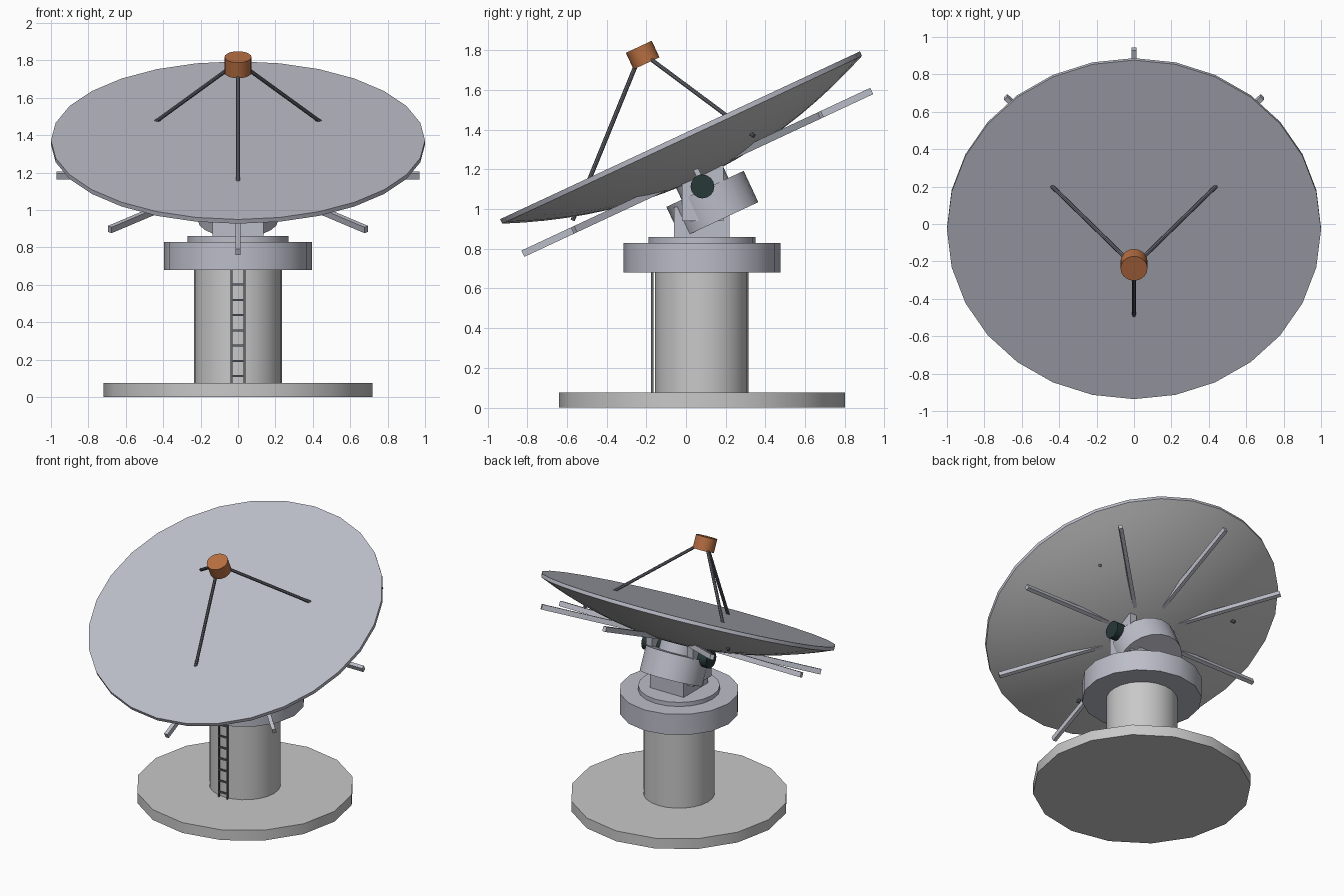
import bpy, bmesh, math
from mathutils import Matrix, Vector

cube = bpy.data.objects.get("Cube")
if cube:
    bpy.data.objects.remove(cube)


def material(name, rgb):
    m = bpy.data.materials.new(name)
    m.use_nodes = True
    m.diffuse_color = (*rgb, 1)
    m.node_tree.nodes["Principled BSDF"].inputs["Base Color"].default_value = (*rgb, 1)
    return m


CONCRETE = material("pale_grey", (0.58, 0.58, 0.58))
PAINT = material("blue_grey", (0.50, 0.51, 0.58))
STEEL = material("dark_steel", (0.13, 0.135, 0.16))
COPPER = material("copper", (0.48, 0.16, 0.055))
RUBBER = material("dark_green", (0.02, 0.04, 0.04))

# Dish frame: local z is the pointing axis, origin in the rim plane
DISH = Matrix.Translation((0, -0.03, 1.372)) @ Matrix.Rotation(math.radians(25), 4, "X")
AXIS_Y = 0.08  # tower centre line


def finish(bm, name, mats, smooth=True):
    mesh = bpy.data.meshes.new(name)
    bmesh.ops.recalc_face_normals(bm, faces=bm.faces)
    bm.to_mesh(mesh)
    bm.free()
    ob = bpy.data.objects.new(name, mesh)
    bpy.context.collection.objects.link(ob)
    for m in mats:
        mesh.materials.append(m)
    if smooth:
        bpy.ops.object.select_all(action="DESELECT")
        ob.select_set(True)
        bpy.context.view_layer.objects.active = ob
        bpy.ops.object.shade_smooth_by_angle(angle=math.radians(35))
    return ob


def lathe(name, profile, sides, mats, frame):
    """Closed solid turned around local z from (radius, height) points."""
    bm = bmesh.new()
    rings = []
    for r, h in profile:
        angles = [math.tau * i / sides for i in range(sides)]
        rings.append([bm.verts.new(frame @ Vector((r * math.cos(a), r * math.sin(a), h)))
                      for a in angles])
    for a, b in zip(rings, rings[1:]):
        for i in range(sides):
            j = (i + 1) % sides
            bm.faces.new((a[i], a[j], b[j], b[i]))
    bm.faces.new(rings[0])
    bm.faces.new(rings[-1])
    return finish(bm, name, mats)


def drum(name, radius, low, high, sides, mat, frame):
    return lathe(name, [(radius, high), (radius, low)], sides, [mat], frame)


def box(name, centre, size, mat, frame=Matrix()):
    bm = bmesh.new()
    place = frame @ Matrix.Translation(centre) @ Matrix.Diagonal((*size, 1))
    bmesh.ops.create_cube(bm, size=1, matrix=place)
    return finish(bm, name, [mat], smooth=False)


def rod(name, a, b, radius, mat, sides=8):
    a, b = Vector(a), Vector(b)
    turn = (b - a).to_track_quat("Z", "Y").to_matrix().to_4x4()
    return drum(name, radius, 0, (b - a).length, sides, mat, Matrix.Translation(a) @ turn)


# Foundation, tower and turntable
tower = Matrix.Translation((0, AXIS_Y, 0))
drum("foundation", 0.72, 0, 0.075, 16, CONCRETE, tower)
drum("tower_column", 0.235, 0.07, 0.69, 24, CONCRETE, tower)
drum("turntable", 0.395, 0.68, 0.83, 16, PAINT, tower)
drum("turntable_plate", 0.27, 0.82, 0.86, 20, PAINT, tower)

# Ladder on the front of the tower
for side, x in (("left", 0.034), ("right", -0.034)):
    box(f"ladder_rail_{side}", (x, -0.17, 0.378), (0.01, 0.012, 0.606), STEEL)
for i in range(7):
    box(f"ladder_rung_{i + 1}", (0, -0.17, 0.112 + 0.0815 * i), (0.068, 0.01, 0.01), STEEL)

# Yoke, tilting hub and axle
box("yoke_base", (0, AXIS_Y, 0.93), (0.27, 0.28, 0.16), PAINT)
for side, x in (("left", 0.165), ("right", -0.165)):
    box(f"yoke_cheek_{side}", (x, 0.085, 1.08), (0.05, 0.21, 0.28), PAINT)
drum("tilt_hub", 0.215, -0.472, -0.298, 20, PAINT, DISH)
drum("hub_neck", 0.13, -0.31, -0.2, 16, PAINT, DISH)
rod("tilt_axle", (-0.26, 0.083, 1.114), (0.26, 0.083, 1.114), 0.06, RUBBER, 16)

# Dish: flat front, thin rim, rounded back
BAND, DEPTH, STEPS = 0.025, 0.213, 10
profile = [(1, 0)]
for i in range(STEPS):
    r = 1 - i / STEPS
    profile.append((r, -BAND - DEPTH * (1 - r * r)))
dish = lathe("dish", profile, 28, [PAINT, CONCRETE], DISH)
inverse = DISH.inverted()
for face in dish.data.polygons:
    if (inverse @ face.center).z < -BAND:
        face.material_index = 1

# Radial ribs behind the dish
for i in range(8):
    turn = DISH @ Matrix.Rotation(math.tau * i / 8, 4, "Z")
    box(f"back_rib_{i + 1}", (0.61, 0, -0.206), (0.72, 0.026, 0.035), PAINT, turn)

# Feed and its three legs, whose ends pass through the dish
drum("feed", 0.072, 0.4, 0.492, 20, COPPER, DISH)
for i in range(3):
    turn = DISH @ Matrix.Rotation(math.radians(30 + 120 * i), 4, "Z")
    rod(f"feed_leg_{i + 1}", turn @ Vector((0.03, 0, 0.435)),
        turn @ Vector((0.672, 0, -0.16)), 0.011, STEEL)
